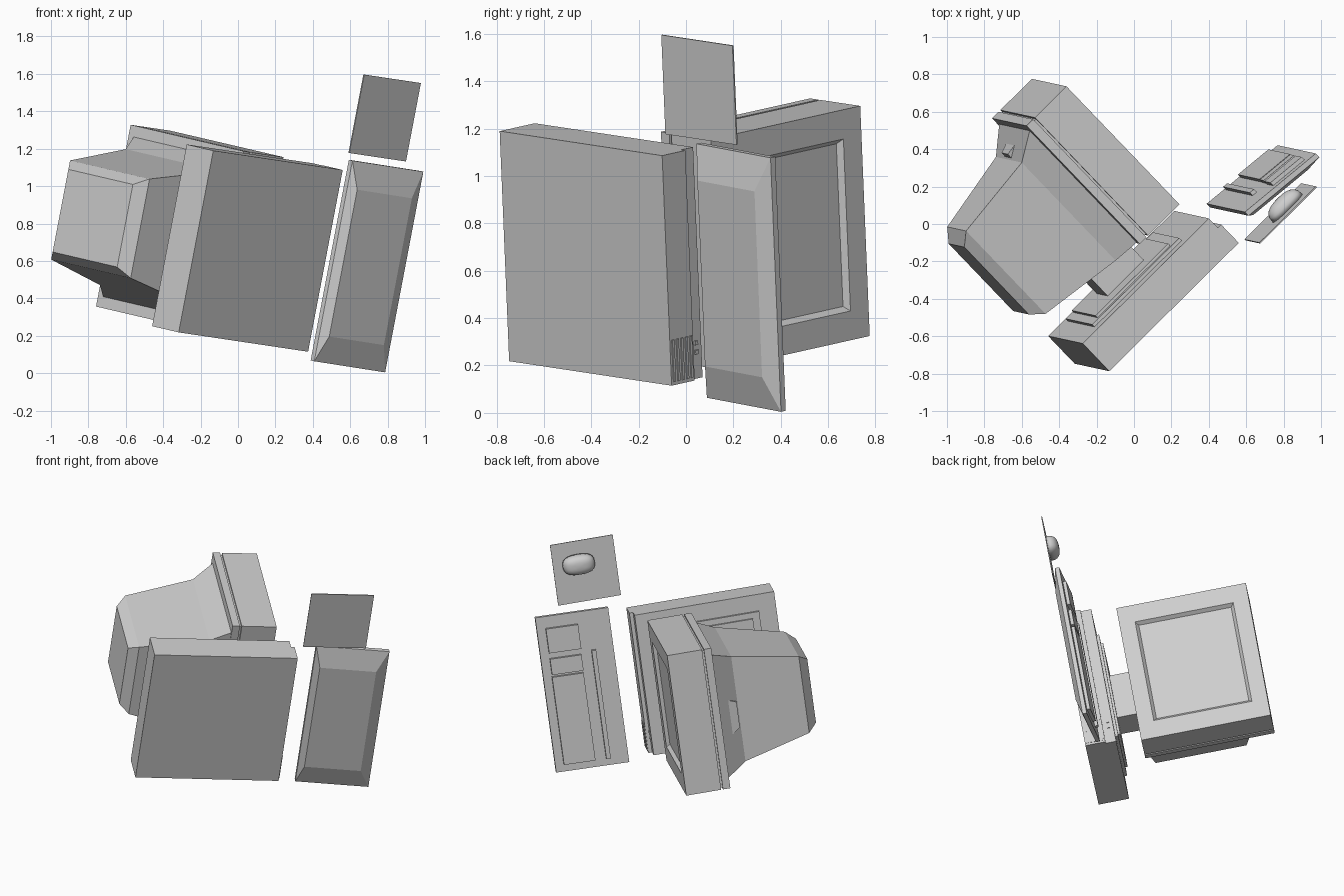
import bpy, bmesh
from mathutils import Matrix, Vector

cube = bpy.data.objects.get("Cube")
if cube:
    bpy.data.objects.remove(cube, do_unlink=True)

# One plain grey
grey = bpy.data.materials.new("warm_grey_plastic")
grey.use_nodes = True
grey.diffuse_color = (0.62, 0.62, 0.62, 1)
grey.node_tree.nodes["Principled BSDF"].inputs["Base Color"].default_value = (0.62, 0.62, 0.62, 1)

# The set lies tilted: width, front and up axes of the desk in world space
width = Vector((0.187, -0.0405, 0.982)).normalized()
up = width.cross(Vector((0.7055, 0.70, -0.107))).normalized()
front = up.cross(width)
TILT = Matrix((width, front, up)).transposed().to_4x4()


def add_object(name, bm):
    bmesh.ops.recalc_face_normals(bm, faces=bm.faces)
    mesh = bpy.data.meshes.new(name)
    bm.to_mesh(mesh)
    bm.free()
    mesh.materials.append(grey)
    obj = bpy.data.objects.new(name, mesh)
    bpy.context.collection.objects.link(obj)
    obj.matrix_world = TILT
    return obj


def loft(name, sections, axis="y", slope=0.0, pivot=0.0):
    """Join rectangles (level, u0, u1, v0, v1) stacked along an axis."""
    bm = bmesh.new()
    rings = []
    for h, u0, u1, v0, v1 in sections:
        ring = []
        for u, v in ((u0, v0), (u1, v0), (u1, v1), (u0, v1)):
            co = Vector((u, h, v) if axis == "y" else (u, v, h))
            co.z += slope * (co.y - pivot)
            ring.append(bm.verts.new(co))
        rings.append(ring)
    for a, b in zip(rings, rings[1:]):
        for i in range(4):
            j = (i + 1) % 4
            bm.faces.new((a[i], a[j], b[j], b[i]))
    bm.faces.new(rings[0])
    bm.faces.new(rings[-1])
    return add_object(name, bm)


def box(name, x0, x1, y0, y1, z0, z1, **kw):
    return loft(name, [(z0, x0, x1, y0, y1), (z1, x0, x1, y0, y1)], "z", **kw)


LEFT, RIGHT = 0.185, 1.175
MID = (LEFT + RIGHT) / 2

# Desktop case, with the upper half of the front set back
box("case_lower", LEFT, RIGHT, -0.77, 0.21, -0.281, -0.144)
box("case_upper", LEFT, RIGHT, -0.77, 0.185, -0.144, -0.073)
for i in range(5):
    z = -0.27 + i * 0.026
    box("vent_rib", 0.2, 0.38, 0.21, 0.215, z, z + 0.012)
for i in range(2):
    x = 0.29 + i * 0.04
    box("case_button", x, x + 0.018, 0.185, 0.193, -0.115, -0.098)

# Monitor stand
box("stand_plate", MID - 0.38, MID + 0.38, -0.65, 0.01, -0.073, -0.055)
box("stand_step", MID - 0.34, MID + 0.34, -0.6, -0.05, -0.055, -0.04)
box("stand_neck", MID - 0.157, MID + 0.157, -0.46, -0.186, -0.04, 0.13)

# Monitor front frame with the sunken screen
LOW, HIGH = 0.093, 0.978
loft("monitor_frame", [
    (-0.115, LEFT, RIGHT, LOW, HIGH),
    (0.1235, LEFT, RIGHT, LOW, HIGH),
    (0.1235, MID - 0.37, MID + 0.37, 0.2, 0.871),
    (0.1, MID - 0.35, MID + 0.35, 0.22, 0.851),
])
loft("monitor_groove", [(y, LEFT + 0.012, RIGHT - 0.012, LOW + 0.012, HIGH - 0.012)
                        for y in (-0.13, -0.11)])
loft("monitor_back_rim", [(y, LEFT, RIGHT, LOW, HIGH) for y in (-0.178, -0.128)])

# Tapering tube housing
loft("tube_housing", [
    (-0.178, MID - 0.435, MID + 0.435, 0.1, 0.938),
    (-0.32, MID - 0.37, MID + 0.37, 0.1, 0.835),
    (-0.78, MID - 0.27, MID + 0.27, 0.146, 0.768),
    (-0.842, MID - 0.225, MID + 0.225, 0.2, 0.705),
])
loft("housing_ledge", [
    (-0.178, MID - 0.2, MID + 0.12, 0.75, 0.9),
    (-0.31, MID - 0.12, MID + 0.06, 0.75, 0.87),
])

# Keyboard: sloping slab on a tapered foot
K_MID = 0.59
slant = dict(slope=-0.092, pivot=K_MID)
X1, Y1, KW, KD = 1.228, 0.836, 1.093, 0.493
loft("keyboard_body", [
    (-0.2, X1 - KW, X1, Y1 - KD, Y1),
    (-0.228, X1 - KW, X1, Y1 - KD, Y1),
    (-0.264, 0.28, 1.08, 0.38, 0.76),
], "z", **slant)

# Key blocks as fractions of the keyboard width and depth
for name, a0, a1, b0, b1 in (
    ("number_keys", 0.075, 0.232, 0.12, 0.56),
    ("arrow_keys", 0.27, 0.372, 0.12, 0.55),
    ("main_keys", 0.387, 0.953, 0.115, 0.545),
    ("function_keys", 0.253, 0.954, 0.695, 0.755),
):
    box(name, X1 - KW * a1, X1 - KW * a0, Y1 - KD * b1, Y1 - KD * b0,
        -0.2, -0.178, **slant)

# Mouse pad and mouse
box("mouse_pad", 1.27, 1.697, 0.235, 0.664, -0.281, -0.274)
bm = bmesh.new()
bmesh.ops.create_uvsphere(bm, u_segments=24, v_segments=12, radius=1)
for v in bm.verts:
    x, y, z = (abs(c) ** 0.75 * (1 if c > 0 else -1) for c in v.co)
    v.co = (1.535 + 0.07 * x, 0.49 + 0.11 * y, -0.274 + 0.072 * max(z, 0))
bmesh.ops.remove_doubles(bm, verts=bm.verts, dist=0.0005)
mouse = add_object("mouse", bm)
for p in mouse.data.polygons:
    p.use_smooth = True
